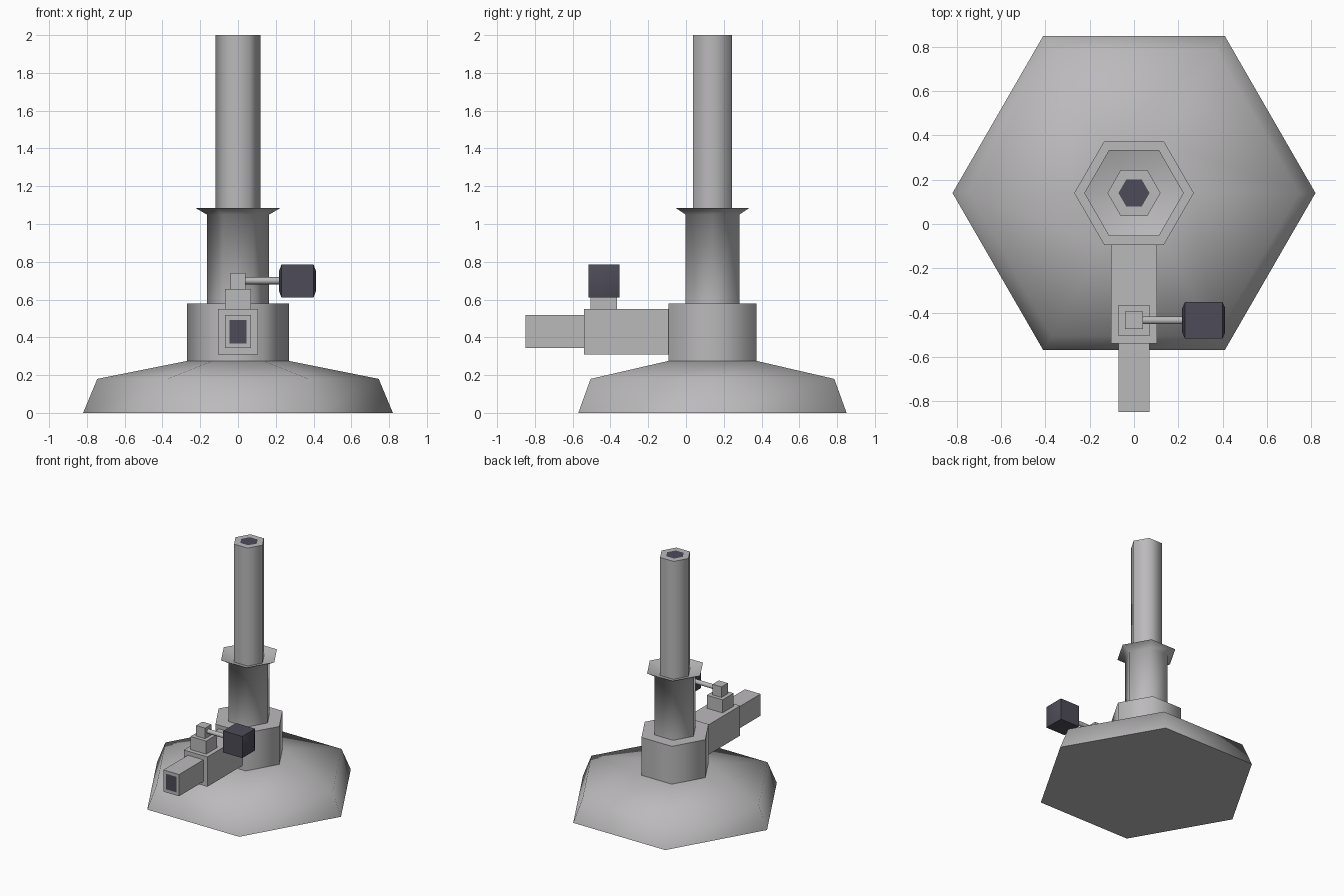
import bpy, bmesh
from math import pi, sin, cos, sqrt, radians
from mathutils import Matrix

if "Cube" in bpy.data.objects:
    bpy.data.objects.remove(bpy.data.objects["Cube"])

AXIS_Y = 0.14            # burner column axis
VALVE_Y = -0.435         # valve axis
UP = Matrix.Identity(4)
FRONT = Matrix.Rotation(pi / 2, 4, 'X')   # local z -> -y, local y -> z
RIGHT = Matrix.Rotation(pi / 2, 4, 'Y')   # local z -> +x, local x -> -z

grey = bpy.data.materials.new("body_grey")
grey.diffuse_color = (0.5, 0.49, 0.5, 1)
grey.use_nodes = True
grey.node_tree.nodes["Principled BSDF"].inputs["Base Color"].default_value = grey.diffuse_color
dark = bpy.data.materials.new("dark")
dark.diffuse_color = (0.075, 0.07, 0.095, 1)
dark.use_nodes = True
dark.node_tree.nodes["Principled BSDF"].inputs["Base Color"].default_value = dark.diffuse_color


def loft(name, rings, sides, loc, turn=UP, dark_part=None):
    """Stack of (rx, ry, h) rings, capped at both ends. Four sides gives a box of those half sizes."""
    bm = bmesh.new()
    off, k = (pi / 4, sqrt(2)) if sides == 4 else (0, 1)
    loops = []
    for rx, ry, h in rings:
        loops.append([bm.verts.new((k * rx * cos(off + 2 * pi * i / sides),
                                    k * ry * sin(off + 2 * pi * i / sides), h))
                      for i in range(sides)])
    for a, b in zip(loops, loops[1:]):
        for i in range(sides):
            j = (i + 1) % sides
            bm.faces.new((a[i], a[j], b[j], b[i]))
    bm.faces.new(loops[0][::-1])
    end = bm.faces.new(loops[-1])
    if dark_part == "end":
        end.material_index = 1
    bm.transform(Matrix.Translation(loc) @ turn)
    bmesh.ops.recalc_face_normals(bm, faces=bm.faces)
    me = bpy.data.meshes.new(name)
    bm.to_mesh(me)
    bm.free()
    if dark_part == "all":
        me.materials.append(dark)
    else:
        me.materials.append(grey)
        if dark_part == "end":
            me.materials.append(dark)
    ob = bpy.data.objects.new(name, me)
    bpy.context.collection.objects.link(ob)
    bpy.ops.object.select_all(action='DESELECT')
    ob.select_set(True)
    bpy.context.view_layer.objects.active = ob
    bpy.ops.object.shade_smooth_by_angle(angle=radians(65))
    return ob


def turned(profile):
    return [(r, r, h) for r, h in profile]


column = (0, AXIS_Y, 0)

# Foot and collar
loft("base", turned([(0.82, 0), (0.745, 0.18), (0.27, 0.275)]), 6, column)
loft("collar", turned([(0.27, 0.27), (0.27, 0.58)]), 6, column)

# Sleeve with a flared, dished rim
loft("sleeve", turned([(0.165, 0.575), (0.165, 1.05), (0.225, 1.085), (0.12, 1.05)]), 6, column)

# Barrel with dark mouth
loft("barrel", turned([(0.12, 1.045), (0.12, 2.0), (0.07, 2.0)]), 6, column, dark_part="end")

# Gas inlet, stepped, with dark opening
loft("inlet_pipe", [(0.105, 0.12, 0.08), (0.105, 0.12, 0.54), (0.07, 0.0875, 0.54),
                    (0.07, 0.0875, 0.85), (0.045, 0.0625, 0.85)],
     4, (0, 0, 0.43), FRONT, dark_part="end")

# Valve body and its cap
loft("valve", turned([(0.07, 0.545), (0.07, 0.655), (0.04, 0.655), (0.04, 0.74)]),
     4, (0, VALVE_Y, 0))

# Valve stem and handle
loft("valve_stem", turned([(0.02, 0.03), (0.02, 0.23)]), 6, (0, VALVE_Y, 0.70), RIGHT)
loft("valve_handle", [(0.055, 0.055, 0.218), (0.087, 0.082, 0.23),
                      (0.087, 0.082, 0.40), (0.055, 0.055, 0.412)],
     4, (0, VALVE_Y, 0.698), RIGHT, dark_part="all")
